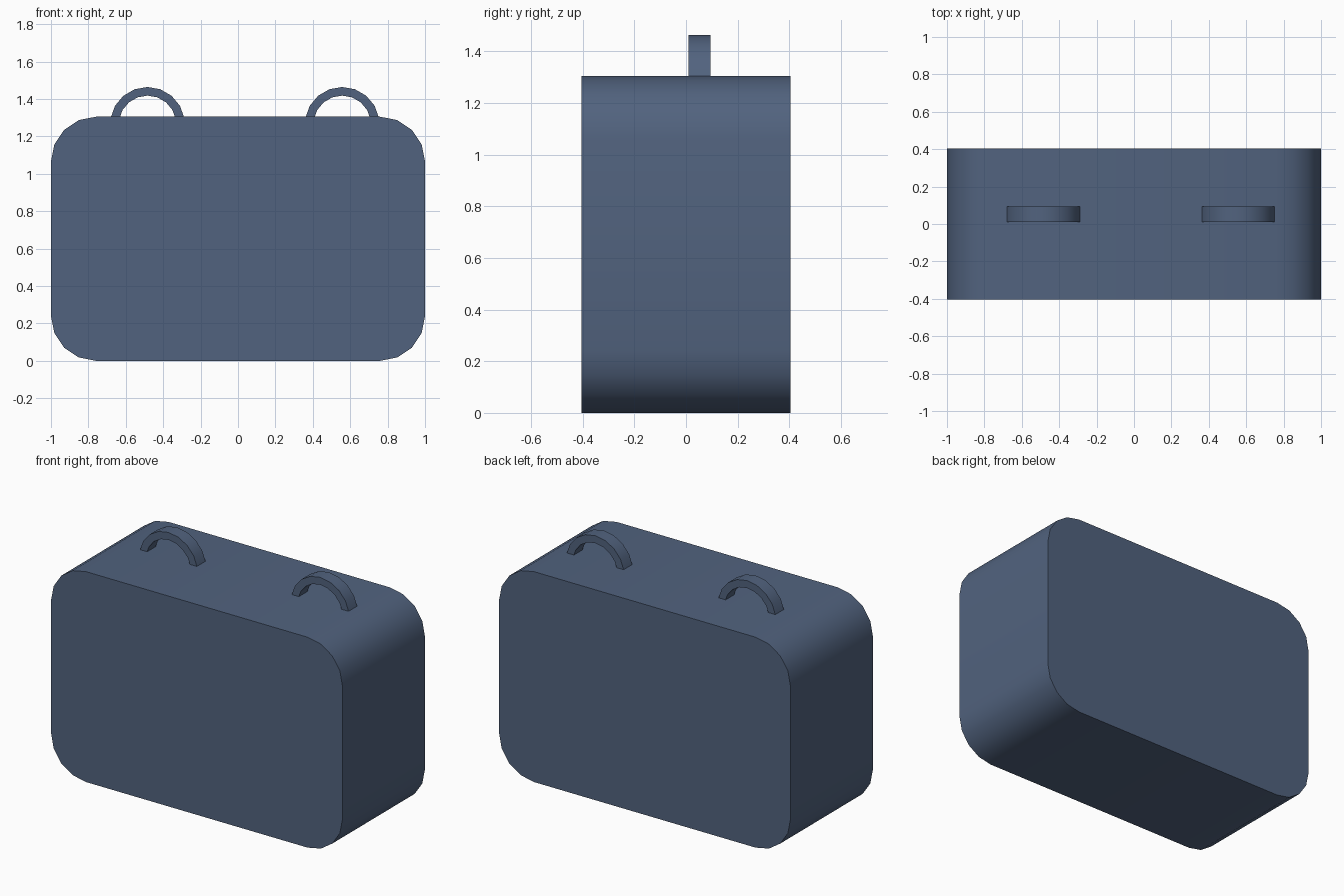
import bpy, bmesh, math

if "Cube" in bpy.data.objects:
    bpy.data.objects.remove(bpy.data.objects["Cube"])

blue = bpy.data.materials.new("slate_blue")
blue.diffuse_color = (0.083, 0.124, 0.21, 1)
blue.use_nodes = True
blue.node_tree.nodes["Principled BSDF"].inputs["Base Color"].default_value = blue.diffuse_color


def extrude_profile(name, profile, y0, y1):
    """Closed prism from an (x, z) outline, extruded along y."""
    bm = bmesh.new()
    front = [bm.verts.new((x, y0, z)) for x, z in profile]
    back = [bm.verts.new((x, y1, z)) for x, z in profile]
    n = len(profile)
    bm.faces.new(front)
    bm.faces.new(back[::-1])
    for i in range(n):
        j = (i + 1) % n
        bm.faces.new((front[i], back[i], back[j], front[j]))
    bmesh.ops.recalc_face_normals(bm, faces=bm.faces)
    mesh = bpy.data.meshes.new(name)
    bm.to_mesh(mesh)
    bm.free()
    mesh.materials.append(blue)
    obj = bpy.data.objects.new(name, mesh)
    bpy.context.collection.objects.link(obj)
    bpy.ops.object.select_all(action='DESELECT')
    obj.select_set(True)
    bpy.context.view_layer.objects.active = obj
    bpy.ops.object.shade_smooth_by_angle(angle=math.radians(30))
    return obj


def arc(cx, cz, r, start, end, steps):
    angles = [math.radians(start + (end - start) * i / steps) for i in range(steps + 1)]
    return [(cx + r * math.cos(a), cz + r * math.sin(a)) for a in angles]


# case body: rounded rectangle with four segments per corner
W, H, D, R = 1.0, 1.305, 0.404, 0.24
outline = []
for k, (cx, cz) in enumerate([(W - R, H - R), (R - W, H - R), (R - W, R), (W - R, R)]):
    outline += arc(cx, cz, R, 90 * k, 90 * k + 90, 4)
extrude_profile("case_body", outline, -D, D)

# two arched handles on the top
for name, cx in (("left_handle", -0.484), ("right_handle", 0.557)):
    ring = arc(cx, 1.264, 0.2, 10, 170, 8) + arc(cx, 1.264, 0.154, 170, 10, 8)
    extrude_profile(name, ring, 0.01, 0.094)
